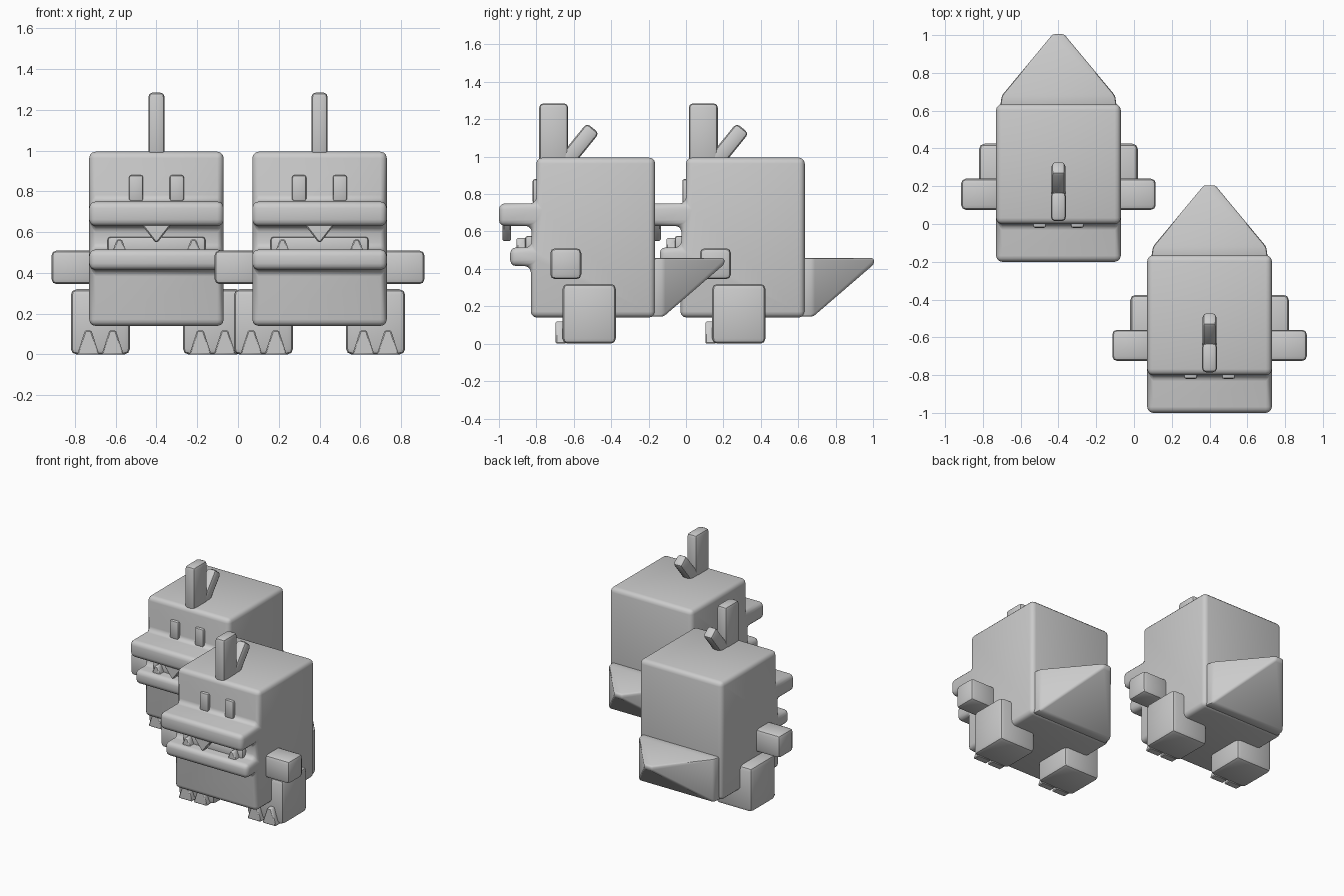
import bpy, bmesh, math
from mathutils import Matrix

if "Cube" in bpy.data.objects:
    bpy.data.objects.remove(bpy.data.objects["Cube"])

grey = bpy.data.materials.new("plain grey")
grey.diffuse_color = (0.6, 0.6, 0.6, 1)
grey.use_nodes = True
grey.node_tree.nodes["Principled BSDF"].inputs["Base Color"].default_value = grey.diffuse_color
TWINS = [(0.4, 0.0), (-0.4, 0.8)]   # x, y offset of the two creatures


def finish(name, bm, bevel, segs=2):
    """Bevel the mesh and place one copy per creature."""
    bmesh.ops.recalc_face_normals(bm, faces=bm.faces[:])
    if bevel:
        bmesh.ops.bevel(bm, geom=bm.edges[:], offset=bevel, segments=segs,
                        profile=0.5, affect='EDGES', clamp_overlap=True)
    me = bpy.data.meshes.new(name)
    bm.to_mesh(me)
    bm.free()
    me.materials.append(grey)
    for i, (x, y) in enumerate(TWINS):
        ob = bpy.data.objects.new(f"{name}_{i + 1}", me)
        ob.location = (x, y, 0)
        bpy.context.collection.objects.link(ob)
        if i == 0:
            bpy.context.view_layer.objects.active = ob
            ob.select_set(True)
            bpy.ops.object.shade_smooth_by_angle(angle=math.radians(40))
            ob.select_set(False)


def box(name, x, y, z, bevel, segs=2, tilt=0):
    bm = bmesh.new()
    size = [b - a for a, b in (x, y, z)]
    mid = [(a + b) / 2 for a, b in (x, y, z)]
    m = Matrix.Translation(mid) @ Matrix.Rotation(tilt, 4, 'X') @ Matrix.Diagonal((*size, 1))
    bmesh.ops.create_cube(bm, size=1, matrix=m)
    finish(name, bm, bevel, segs)


def prism(name, pts, place, depth, bevel, segs=2):
    """Extrude a 2D profile; place(u, v, d) gives the 3D point."""
    bm = bmesh.new()
    rings = [[bm.verts.new(place(u, v, d)) for u, v in pts] for d in depth]
    n = len(pts)
    bm.faces.new(rings[0])
    bm.faces.new(rings[1][::-1])
    for i in range(n):
        j = (i + 1) % n
        bm.faces.new((rings[0][i], rings[0][j], rings[1][j], rings[1][i]))
    finish(name, bm, bevel, segs)


def tooth(name, cx, base, top, z0, z1, y0, y1):
    pts = [(cx - base, z0), (cx + base, z0), (cx + top, z1), (cx - top, z1)]
    prism(name, pts, lambda u, v, d: (u, d, v), (y0, y1), 0.006, 1)


# Body with snout and lower jaw, side profile in y, z
profile = [(-0.165, 0.14), (-0.83, 0.14), (-0.83, 0.415), (-0.94, 0.415),
           (-0.94, 0.515), (-0.825, 0.515), (-0.825, 0.63), (-1.0, 0.63),
           (-1.0, 0.75), (-0.80, 0.75), (-0.80, 0.995), (-0.165, 0.995)]
prism("body", profile, lambda u, v, d: (d, u, v), (-0.33, 0.33), 0.032, 3)

# Mouth: gum plate, upper fang and two lower teeth
box("gum", (-0.24, 0.24), (-0.86, -0.80), (0.49, 0.577), 0.015)
tooth("upper_fang", 0, 0.075, 0.006, 0.64, 0.55, -0.98, -0.935)

# Tail: pyramid with a flat top and its point at the back
bm = bmesh.new()
base = [bm.verts.new((x, -0.19, z)) for x, z in
        ((-0.31, 0.145), (0.31, 0.145), (0.31, 0.458), (-0.31, 0.458))]
edge = [bm.verts.new((x, y, z)) for x, y, z in
        ((-0.30, -0.12, 0.145), (0.30, -0.12, 0.145), (0.30, -0.12, 0.458), (-0.30, -0.12, 0.458))]
tip = [bm.verts.new((x, 0.205, z)) for x, z in
       ((-0.03, 0.425), (0.03, 0.425), (0.03, 0.458), (-0.03, 0.458))]
bm.faces.new(base)
bm.faces.new(tip)
for a, b in ((base, edge), (edge, tip)):
    for i in range(4):
        j = (i + 1) % 4
        bm.faces.new((a[i], a[j], b[j], b[i]))
finish("tail", bm, 0.012)

# Horn and its tilted prong
box("horn", (-0.04, 0.04), (-0.785, -0.63), (0.95, 1.285), 0.022)
box("horn_prong", (-0.037, 0.037), (-0.619, -0.533), (0.93, 1.18), 0.022, 2, -math.radians(39))

# Mirrored parts
for side, s in (("left", -1), ("right", 1)):
    def span(a, b):
        return tuple(sorted((s * a, s * b)))
    box(side + "_eye", span(0.065, 0.135), (-0.82, -0.78), (0.75, 0.88), 0.012)
    box(side + "_arm", span(0.30, 0.515), (-0.725, -0.56), (0.345, 0.51), 0.025)
    box(side + "_leg", span(0.13, 0.42), (-0.66, -0.375), (0, 0.32), 0.028)
    tooth(side + "_lower_tooth", s * 0.182, 0.036, 0.012, 0.50, 0.565, -0.905, -0.85)
    for k, x in enumerate((0.215, 0.335)):
        tooth(f"{side}_toe_{k + 1}", s * x, 0.054, 0.016, 0, 0.118, -0.697, -0.64)
